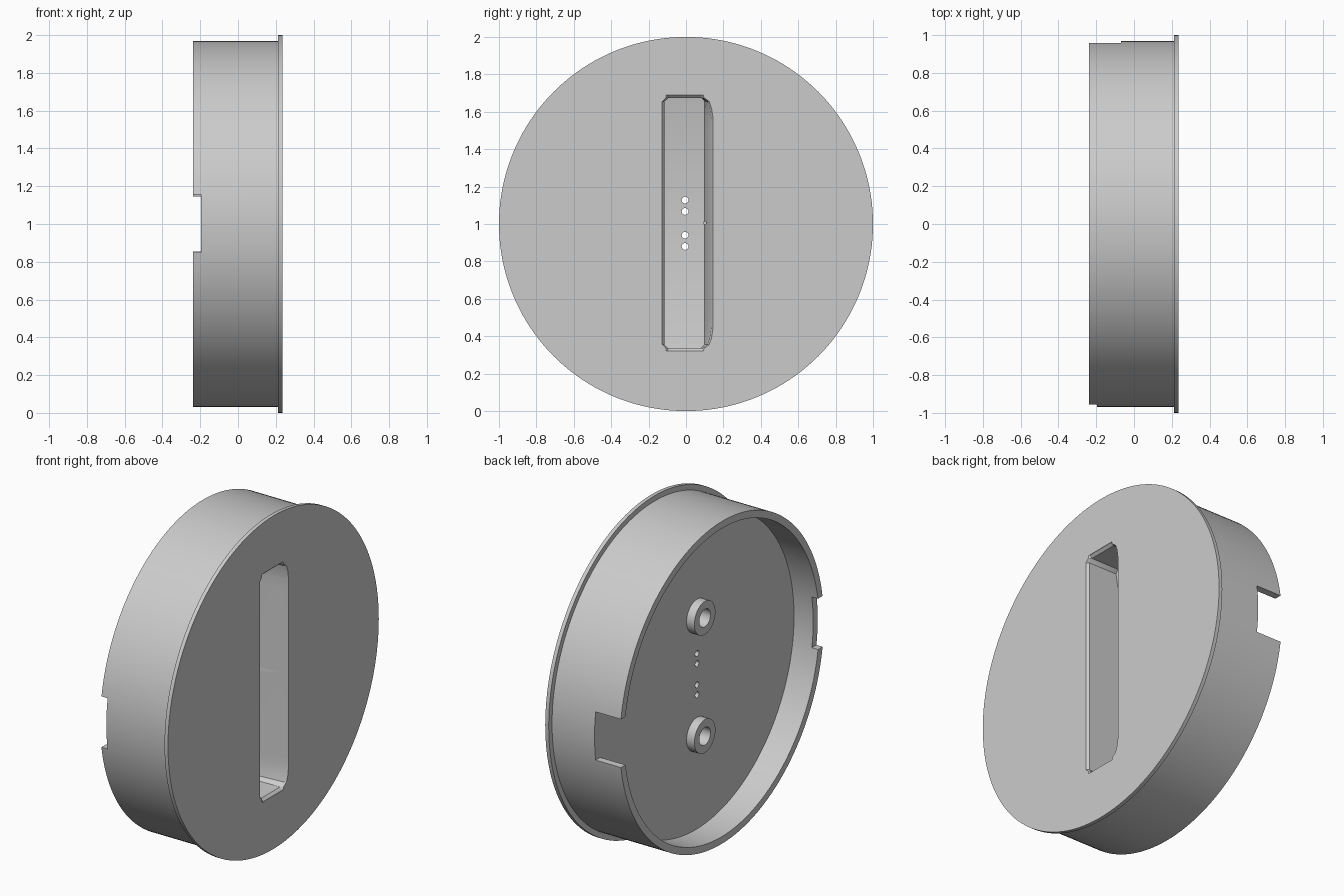
import bpy, bmesh, math

if "Cube" in bpy.data.objects:
    bpy.data.objects.remove(bpy.data.objects["Cube"])

grey = bpy.data.materials.new("plain grey")
COLOUR = (0.6, 0.6, 0.6, 1)
grey.diffuse_color = COLOUR
grey.use_nodes = True
grey.node_tree.nodes["Principled BSDF"].inputs["Base Color"].default_value = COLOUR


def loft(name, rings, closed=False):
    """Skin a list of equal-length point rings, capping the ends or joining them."""
    bm = bmesh.new()
    loops = [[bm.verts.new(p) for p in ring] for ring in rings]
    pairs = list(zip(loops, loops[1:]))
    if closed:
        pairs.append((loops[-1], loops[0]))
    else:
        bm.faces.new(loops[0])
        bm.faces.new(loops[-1])
    n = len(loops[0])
    for a, b in pairs:
        for i in range(n):
            j = (i + 1) % n
            bm.faces.new((a[i], a[j], b[j], b[i]))
    bmesh.ops.recalc_face_normals(bm, faces=bm.faces)
    mesh = bpy.data.meshes.new(name)
    bm.to_mesh(mesh)
    bm.free()
    mesh.materials.append(grey)
    obj = bpy.data.objects.new(name, mesh)
    bpy.context.collection.objects.link(obj)
    return obj


def lathe(name, profile, y=0, z=1, segments=32, closed=False):
    """Turn an (x, radius) profile around an axis parallel to x."""
    turn = [math.tau * i / segments for i in range(segments)]
    rings = [[(x, y + r * math.cos(t), z + r * math.sin(t)) for t in turn]
             for x, r in profile]
    return loft(name, rings, closed)


def box(name, x0, x1, y0, y1, z0, z1):
    return loft(name, [[(x0, y0, z), (x1, y0, z), (x1, y1, z), (x0, y1, z)]
                       for z in (z0, z1)])


def cut(target, cutter):
    mod = target.modifiers.new(cutter.name, "BOOLEAN")
    mod.operation = "DIFFERENCE"
    mod.solver = "EXACT"
    mod.object = cutter
    bpy.context.view_layer.objects.active = target
    bpy.ops.object.modifier_apply(modifier=mod.name)
    bpy.data.objects.remove(cutter)


def smooth(obj):
    bpy.ops.object.select_all(action="DESELECT")
    obj.select_set(True)
    bpy.context.view_layer.objects.active = obj
    bpy.ops.object.shade_smooth_by_angle(angle=math.radians(30))


FACE, FLOOR, RIM = 0.235, -0.07, -0.238

# Shallow cup with a thin flange around its closed face
body = lathe("flanged_cup", [(FLOOR, 0.925), (RIM, 0.925), (RIM, 0.968),
                             (0.212, 0.968), (0.212, 1), (FACE, 1)], segments=160)

# Rim notches: shallow in front, down to the floor at the back
cut(body, box("front_notch", -0.3, -0.197, -1.1, -0.8, 0.85, 1.155))
cut(body, box("back_notch", -0.3, FLOOR, 0.8, 1.1, 0.855, 1.145))

# Long grip pocket with a dished floor, one sloping side and an eased mouth
HALF = 0.67


def pocket_section(dz, depth, inset):
    floor = FACE - depth
    lip = max(floor, FACE - 0.015)
    slope = 0.035 * min(1, (HALF + 0.02 - abs(dz)) / 0.1)
    left, right = -0.115 + inset, 0.1 - inset
    pts = [(floor, left), (floor, right), (lip, right + slope),
           (FACE, right + slope + 0.01), (0.3, right + slope + 0.01),
           (0.3, left - 0.012), (FACE, left - 0.012), (lip, left)]
    return [(x, y, 1.005 + dz) for x, y in pts]


ends = [(HALF + 0.015, 0.002, 0.02), (HALF, 0.017, 0.02)]
dished = []
for i in range(25):
    dz = HALF * (i / 12 - 1) * 0.999
    edge = HALF - abs(dz)
    inset = 0.02 if edge < 0.01 else 0
    dished.append((dz, 0.2 + 0.06 * (1 - (dz / HALF) ** 2), inset))
dished.insert(1, (-HALF + 0.02, 0.204, 0))
dished.insert(-1, (HALF - 0.02, 0.204, 0))
stations = [(-z, d, i) for z, d, i in ends] + dished + ends[::-1]
cut(body, loft("grip_pocket", [pocket_section(*s) for s in stations]))

# Four small through holes and a pin hole beside the sloping side
for z in (0.88, 0.94, 1.067, 1.128):
    cut(body, lathe("wire_hole", [(-0.3, 0.018), (0.3, 0.018)], -0.005, z, 20))
cut(body, lathe("pin_hole", [(-0.045, 0.008), (0.1, 0.008)], 0.1, 1.005, 12))

# Two hollow screw bosses on the inner floor
for side, z in (("lower", 0.645), ("upper", 1.355)):
    cut(body, lathe("screw_hole", [(-0.2, 0.053), (-0.04, 0.053)], -0.005, z))
    smooth(lathe(side + "_screw_boss", [(FLOOR, 0.053), (-0.122, 0.053),
                 (-0.122, 0.1), (FLOOR, 0.1)], -0.005, z, closed=True))

smooth(body)
